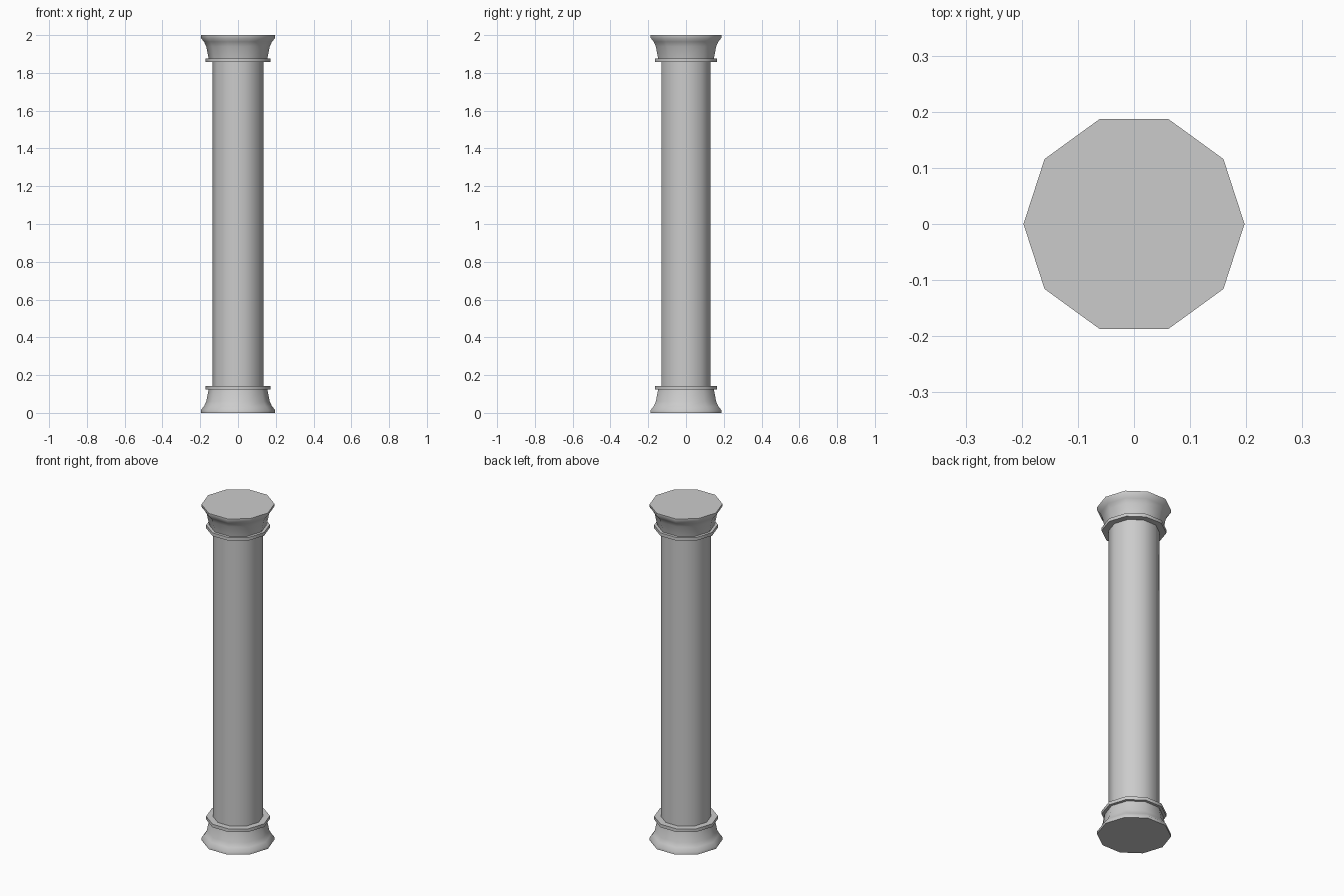
import bpy
import bmesh
import math

SIDES = 10

cube = bpy.data.objects.get("Cube")
if cube:
    bpy.data.objects.remove(cube, do_unlink=True)

stone = bpy.data.materials.new("grey stone")
stone.use_nodes = True
colour = (0.6, 0.6, 0.6, 1)
stone.diffuse_color = colour
stone.node_tree.nodes["Principled BSDF"].inputs["Base Color"].default_value = colour


def lathe(name, profile):
    """Turn a (radius, height) profile, listed upward, into a capped ten-sided solid."""
    bm = bmesh.new()
    rings = []
    for r, z in profile:
        angles = [math.tau * i / SIDES for i in range(SIDES)]
        rings.append([bm.verts.new((r * math.cos(a), r * math.sin(a), z)) for a in angles])
    for low, high in zip(rings, rings[1:]):
        for i in range(SIDES):
            j = (i + 1) % SIDES
            bm.faces.new((low[i], low[j], high[j], high[i]))
    bm.faces.new(rings[0][::-1])
    bm.faces.new(rings[-1])
    mesh = bpy.data.meshes.new(name)
    bm.to_mesh(mesh)
    bm.free()
    mesh.materials.append(stone)
    obj = bpy.data.objects.new(name, mesh)
    bpy.context.collection.objects.link(obj)
    bpy.ops.object.select_all(action="DESELECT")
    obj.select_set(True)
    bpy.context.view_layer.objects.active = obj
    bpy.ops.object.shade_smooth_by_angle(angle=math.radians(40))


def flipped(profile):
    return [(r, 2 - z) for r, z in reversed(profile)]


# Flared foot and collar, mirrored to make the capital
flare = [(0.197, 0), (0.197, 0.015), (0.18, 0.035), (0.168, 0.06), (0.155, 0.125)]
collar = [(0.172, 0.123), (0.172, 0.142)]

lathe("base", flare)
lathe("base_collar", collar)
lathe("shaft", [(0.136, 0.13), (0.136, 1.87)])
lathe("capital_collar", flipped(collar))
lathe("capital", flipped(flare))
